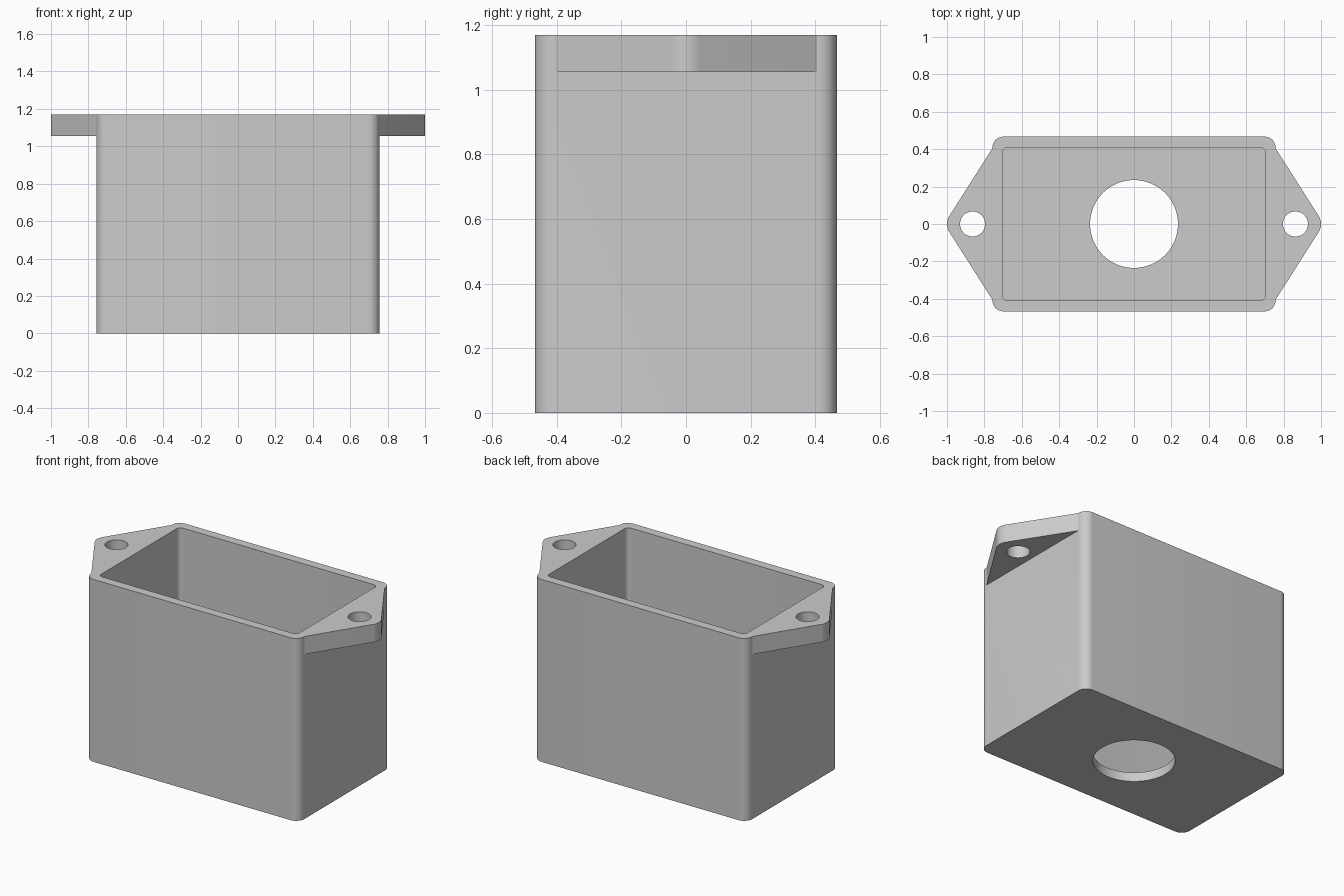
import bpy, bmesh
from math import cos, sin, pi, radians

if "Cube" in bpy.data.objects:
    bpy.data.objects.remove(bpy.data.objects["Cube"], do_unlink=True)

HEIGHT, FLOOR, FLANGE_BOTTOM = 1.17, 0.058, 1.055

grey = bpy.data.materials.new("plain_grey")
grey.use_nodes = True
grey.diffuse_color = (0.6, 0.6, 0.6, 1)
grey.node_tree.nodes["Principled BSDF"].inputs["Base Color"].default_value = (0.6, 0.6, 0.6, 1)


def arc(cx, cy, r, start, end, steps):
    angles = [radians(start + (end - start) * i / steps) for i in range(steps + 1)]
    return [(cx + r * cos(a), cy + r * sin(a)) for a in angles]


def circle(cx, r, steps=64):
    return arc(cx, 0, r, 0, 360, steps)[:-1]


def rounded_rectangle(hx, hy, r):
    corners = [(1, 1), (-1, 1), (-1, -1), (1, -1)]
    points = []
    for i, (sx, sy) in enumerate(corners):
        points += arc(sx * (hx - r), sy * (hy - r), r, 90 * i, 90 * i + 90, 10)
    return points


def prism(name, profile, bottom, top):
    bm = bmesh.new()
    face = bm.faces.new([bm.verts.new((x, y, bottom)) for x, y in profile])
    grown = bmesh.ops.extrude_face_region(bm, geom=[face])["geom"]
    verts = [v for v in grown if isinstance(v, bmesh.types.BMVert)]
    bmesh.ops.translate(bm, verts=verts, vec=(0, 0, top - bottom))
    bmesh.ops.recalc_face_normals(bm, faces=bm.faces)
    mesh = bpy.data.meshes.new(name)
    bm.to_mesh(mesh)
    bm.free()
    mesh.materials.append(grey)
    obj = bpy.data.objects.new(name, mesh)
    bpy.context.collection.objects.link(obj)
    return obj


def combine(target, other, operation):
    other.hide_render = True
    mod = target.modifiers.new(other.name, "BOOLEAN")
    mod.operation, mod.solver, mod.object = operation, "EXACT", other
    bpy.ops.object.select_all(action="DESELECT")
    bpy.context.view_layer.objects.active = target
    target.select_set(True)
    bpy.ops.object.modifier_apply(modifier=mod.name)
    bpy.data.objects.remove(other, do_unlink=True)


# Outer shell with rounded vertical edges
box = prism("open_box", rounded_rectangle(0.757, 0.467, 0.058), 0, HEIGHT)

# Mounting flange: a plate tapering to a rounded tip on each side
tip = arc(0.921, 0, 0.079, -32.4, 32.4, 12)
right_half = [(0.757, -0.405)] + tip + [(0.757, 0.405)]
profile = right_half + [(-x, -y) for x, y in right_half]
combine(box, prism("flange", profile, FLANGE_BOTTOM, HEIGHT), "UNION")

# Cavity, round floor opening and screw holes
combine(box, prism("cavity", rounded_rectangle(0.703, 0.409, 0.027), FLOOR, HEIGHT + 0.1), "DIFFERENCE")
combine(box, prism("floor_opening", circle(0, 0.235), -0.1, FLOOR + 0.1), "DIFFERENCE")
for side in (-1, 1):
    combine(box, prism("screw_hole", circle(side * 0.863, 0.067, 48), 1, HEIGHT + 0.1), "DIFFERENCE")

bpy.ops.object.shade_smooth_by_angle(angle=radians(25))
